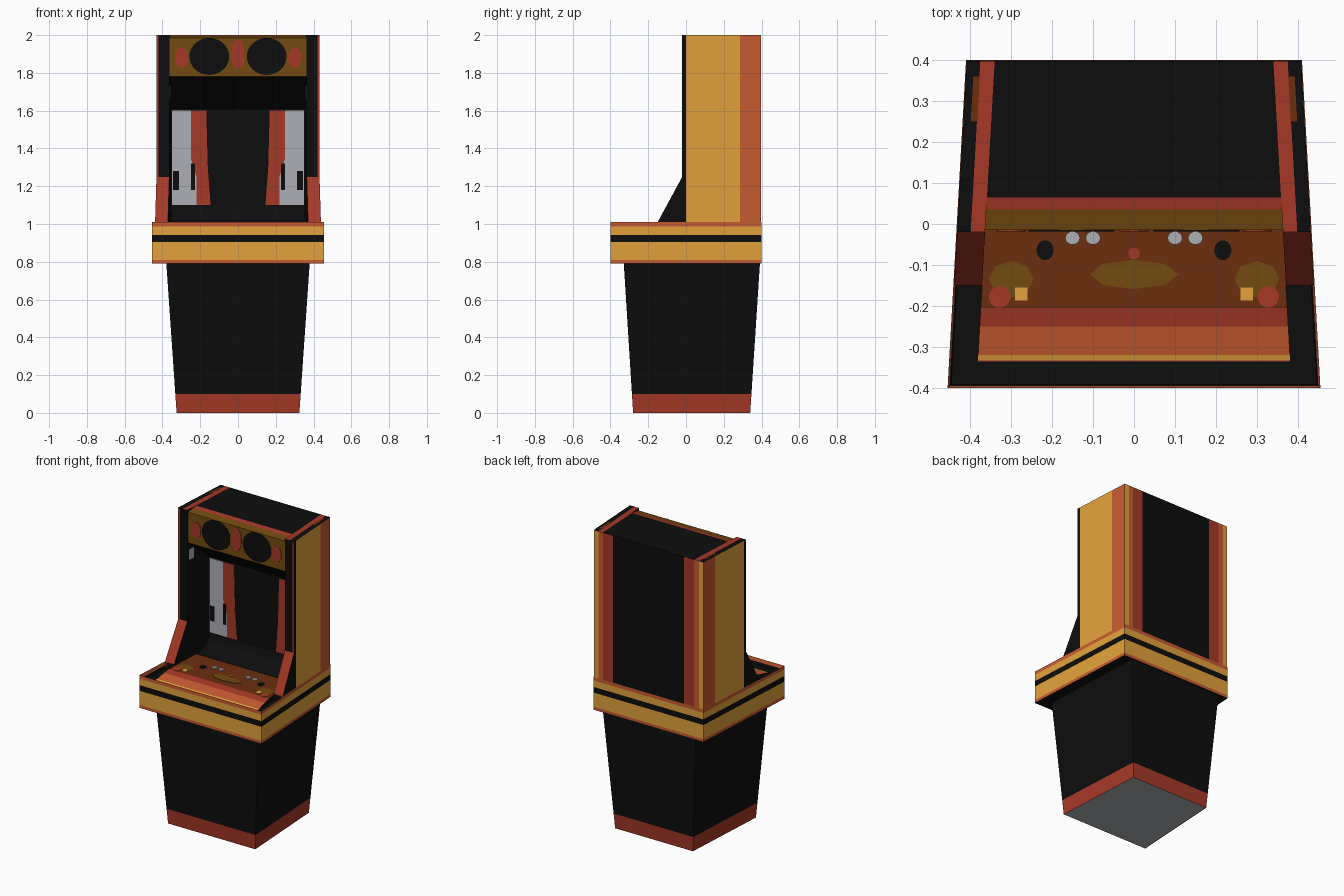
import bpy, bmesh, math
from mathutils import Vector

if "Cube" in bpy.data.objects:
    bpy.data.objects.remove(bpy.data.objects["Cube"])

# ---- palette
PALETTE = [("black", (.004, .004, .004)), ("yellow", (.76, .36, .045)),
           ("orange", (.58, .105, .030)), ("red", (.38, .040, .020)),
           ("brown", (.15, .027, .005)), ("olive", (.17, .068, .005)),
           ("grey", (.42, .43, .46))]
MATS = []
for mat_name, rgb in PALETTE:
    m = bpy.data.materials.new(mat_name)
    m.diffuse_color = (*rgb, 1)
    m.use_nodes = True
    m.node_tree.nodes["Principled BSDF"].inputs["Base Color"].default_value = m.diffuse_color
    MATS.append(m)
BLACK, YELLOW, ORANGE, RED, BROWN, OLIVE, GREY = range(7)
TAPER = (.455 - .41) / .8


def half_width(y):
    """Outer half width of the cabinet, narrowing to the back."""
    return .4325 - TAPER * y


def finish(name, bm, rule, cuts=()):
    """Cut stripe borders, colour faces by rule(centre, normal), make object."""
    for co, no in cuts:
        bmesh.ops.bisect_plane(bm, geom=bm.verts[:] + bm.edges[:] + bm.faces[:],
                               plane_co=Vector(co), plane_no=Vector(no), dist=1e-5)
    bmesh.ops.recalc_face_normals(bm, faces=bm.faces[:])
    bm.normal_update()
    for f in bm.faces:
        f.material_index = rule(f.calc_center_median(), f.normal) if callable(rule) else rule
    me = bpy.data.meshes.new(name)
    bm.to_mesh(me)
    bm.free()
    for mat in MATS:
        me.materials.append(mat)
    ob = bpy.data.objects.new(name, me)
    bpy.context.collection.objects.link(ob)
    return ob


def loft(a, b):
    """Closed solid between two matching loops of points."""
    bm = bmesh.new()
    va, vb = [bm.verts.new(p) for p in a], [bm.verts.new(p) for p in b]
    n = len(a)
    bm.faces.new(va)
    bm.faces.new(vb[::-1])
    for i in range(n):
        j = (i + 1) % n
        bm.faces.new((va[i], vb[i], vb[j], va[j]))
    bmesh.ops.recalc_face_normals(bm, faces=bm.faces[:])
    return bm


def across(profile, x0, x1):
    """Extrude a (y, z) profile between two x functions of y."""
    return loft([(x0(y), y, z) for y, z in profile], [(x1(y), y, z) for y, z in profile])


def front_plate(name, pts, y, col):
    finish(name, loft([(x, y + .002, z) for x, z in pts], [(x, y - .003, z) for x, z in pts]), col)


def top_plate(name, pts, z, col, h=.003):
    finish(name, loft([(x, y, z - .002) for x, y in pts], [(x, y, z + h) for x, y in pts]), col)


def oval(cx, cy, rx, ry, n=24):
    return [(cx + rx * math.cos(2 * math.pi * i / n), cy + ry * math.sin(2 * math.pi * i / n))
            for i in range(n)]


def box2(x0, x1, y0, y1):
    return [(x0, y0), (x1, y0), (x1, y1), (x0, y1)]


def plan(xf, xb, yf, yb, z):
    return [(-xf, yf, z), (xf, yf, z), (xb, yb, z), (-xb, yb, z)]


# ---- tapered pedestal with kick band and grey underside
finish("pedestal", loft(plan(.325, .29, -.28, .34, 0), plan(.38, .345, -.33, .392, .80)),
       lambda c, n: GREY if n.z < -.9 else RED if c.z < .1 else BLACK,
       [((0, 0, .1), (0, 0, 1))])

# ---- striped belt with a sunken top
belt = loft(plan(.455, .41, -.4, .4, .79), plan(.455, .41, -.4, .4, 1.01))
top = max(belt.faces, key=lambda f: f.calc_center_median().z)
bmesh.ops.inset_region(belt, faces=[top], thickness=.012)
for v in top.verts:
    v.co.z = .97


def belt_rule(c, n):
    if n.z < -.9:
        return BLACK
    if n.z > .9:
        return RED if c.z > 1 else BLACK
    if abs(c.x) < half_width(c.y) - .006 and -.395 < c.y < .395:
        return BLACK
    z = c.z
    return ORANGE if z < .81 or z > .987 else BLACK if .905 < z < .943 else YELLOW


finish("belt", belt, belt_rule, [((0, 0, z), (0, 0, 1)) for z in (.81, .905, .943, .987)])

# ---- main body: back, roof, marquee, recessed screen
inner = lambda y: half_width(y) - .07
body = [(.398, .96), (.398, 2), (.065, 2), (-.015, 1.985), (-.015, 1.78), (.2, 1.61),
        (.2, 1.09), (.185, 1.05), (.15, 1.02), (.1, 1.003), (.065, .96)]


def body_rule(c, n):
    if n.y > .9:
        return RED if abs(c.x) > .265 else BLACK
    if c.z > 1.78 and c.y < .06 and n.z > -.1 and abs(n.x) < .5:
        return RED if c.y > .035 else OLIVE
    return BLACK


finish("cabinet_body", across(body, lambda y: -inner(y), inner), body_rule,
       [((s * .265, 0, 0), (1, 0, 0)) for s in (-1, 1)] + [((0, .035, 0), (0, 1, 0))])

# ---- control panel with rolled front
panel = [(-.355, .96), (-.35, .966), (-.32, .974), (-.2, 1), (.07, 1), (.07, .96)]


def panel_rule(c, n):
    y = c.y
    if abs(n.x) > .5:
        return BLACK
    return (RED if y < -.333 else YELLOW if y < -.32 else ORANGE if y < -.25
            else RED if y < -.205 else BROWN)


finish("control_panel", across(panel, lambda y: -inner(y), inner), panel_rule,
       [((0, y, 0), (0, 1, 0)) for y in (-.333, -.32, -.25, -.205)])

# ---- control panel artwork and buttons
top_plate("panel_center_patch", oval(0, -.123, .108, .036, 8), 1, OLIVE)
top_plate("panel_center_dot", oval(0, -.072, .014, .014), 1, RED)

# ---- marquee centre motif
front_plate("marquee_center_motif", oval(0, 1.9, .036, .08), -.015, RED)

wall = [(.398, .96), (.398, 2), (-.02, 2), (-.02, 1.25), (-.15, 1.01), (-.15, .96)]


def wall_rule(c, n):
    d = half_width(c.y) - abs(c.x)
    if n.z > .9:
        return RED if d > .035 else BLACK
    if n.y > .9:
        return ORANGE if d > .035 else YELLOW
    if n.y < -.5:
        return RED if n.z > .1 or d < .014 else BLACK
    if d < .01:
        return BLACK if c.y < 0 else YELLOW if c.y < .285 else ORANGE
    return BLACK


# ---- everything that comes in left and right pairs
for s, side in ((-1, "left"), (1, "right")):
    cuts = [((s * (half_width(0) - d), 0, 0), (s, TAPER, 0)) for d in (.014, .035)]
    cuts += [((0, y, 0), (0, 1, 0)) for y in (0, .285)]
    finish(side + "_wall", across(wall, lambda y: s * inner(y),
                                  lambda y: s * (half_width(y) - .002)), wall_rule, cuts)
    finish(side + "_wall_top_trim",
           across([(.25, 1.995), (.36, 1.995), (.36, 2.001), (.25, 2.001)],
                  lambda y: s * (half_width(y) - .036), lambda y: s * (half_width(y) - .02)), BROWN)
    finish(side + "_inner_wall_sign",
           across([(-.005, 1.66), (.04, 1.66), (.04, 1.73), (-.005, 1.73)],
                  lambda y: s * (inner(y) - .003), lambda y: s * (inner(y) + .002)), GREY)
    # marquee discs and spots
    front_plate(side + "_marquee_disc", oval(s * .152, 1.887, .105, .098, 32), -.015, BLACK)
    front_plate(side + "_marquee_spot", oval(s * .3, 1.88, .035, .055), -.015, RED)
    # screen surround artwork
    flip = lambda pts: [(s * x, z) for x, z in pts]
    front_plate(side + "_screen_grey_art", flip([(.35, 1.1), (.35, 1.6), (.25, 1.6), (.25, 1.35),
                                                 (.22, 1.25), (.22, 1.1)]), .2, GREY)
    front_plate(side + "_screen_red_art", flip([(.25, 1.6), (.168, 1.6), (.16, 1.3), (.145, 1.1),
                                                (.22, 1.1), (.22, 1.25), (.25, 1.35)]), .2, RED)
    front_plate(side + "_screen_outer_mark", flip(box2(.312, .345, 1.18, 1.28)), .198, BLACK)
    front_plate(side + "_screen_inner_mark", flip(box2(.228, .25, 1.18, 1.32)), .198, BLACK)
    # panel artwork
    top_plate(side + "_panel_olive_patch", oval(s * .3, -.135, .055, .045, 8), 1, OLIVE, .001)
    top_plate(side + "_panel_red_pad", oval(s * .328, -.178, .026, .026), 1, RED, .002)
    top_plate(side + "_panel_yellow_square", box2(s * .275 - .015, s * .275 + .015, -.187, -.155),
              1, YELLOW)
    top_plate(side + "_stick_spot", oval(s * .217, -.064, .021, .024), 1, BLACK)
    for i, x in enumerate((.1, .15)):
        top_plate(f"{side}_button_{i + 1}", oval(s * x, -.034, .018, .016), 1, GREY, .006)
